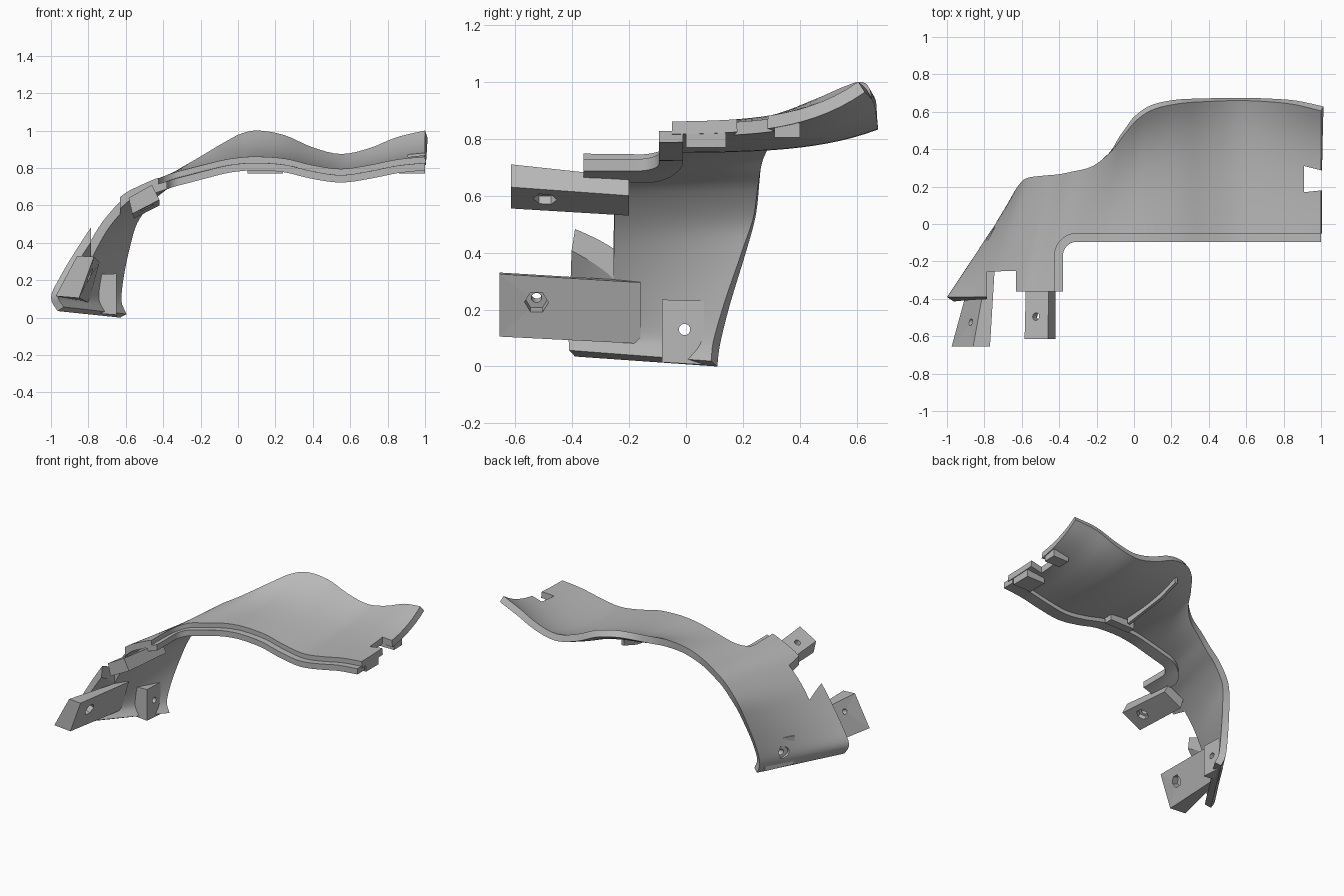
import bpy, bmesh, math
from mathutils import Vector

cube = bpy.data.objects.get("Cube")
if cube:
    bpy.data.objects.remove(cube, do_unlink=True)

grey = bpy.data.materials.new("plain grey")
grey.use_nodes = True
grey.diffuse_color = (0.48, 0.48, 0.48, 1)
grey.node_tree.nodes["Principled BSDF"].inputs["Base Color"].default_value = grey.diffuse_color

FRONT = -0.39


def make_object(name, verts, faces, fix_normals=True):
    mesh = bpy.data.meshes.new(name)
    mesh.from_pydata([tuple(v) for v in verts], [], faces)
    if fix_normals:
        bm = bmesh.new()
        bm.from_mesh(mesh)
        bmesh.ops.recalc_face_normals(bm, faces=bm.faces)
        bm.to_mesh(mesh)
        bm.free()
    mesh.materials.append(grey)
    obj = bpy.data.objects.new(name, mesh)
    bpy.context.collection.objects.link(obj)
    return obj


def bridge(name, ring_a, ring_b):
    """Solid between two matching outlines."""
    n = len(ring_a)
    sides = [(i, (i + 1) % n, n + (i + 1) % n, n + i) for i in range(n)]
    caps = [tuple(reversed(range(n))), tuple(range(n, n + n))]
    return make_object(name, list(ring_a) + list(ring_b), sides + caps)


def upright(name, outline, low, high):
    return bridge(name, [(x, y, low) for x, y in outline], [(x, y, high) for x, y in outline])


def box(name, low, high):
    outline = [(low[0], low[1]), (high[0], low[1]), (high[0], high[1]), (low[0], high[1])]
    return upright(name, outline, low[2], high[2])


def rod(name, start, end, radius, sides=24):
    start, end = Vector(start), Vector(end)
    turn = (end - start).to_track_quat("Z", "Y")
    ring = [turn @ Vector((radius * math.cos(a), radius * math.sin(a), 0))
            for a in (math.tau * i / sides for i in range(sides))]
    return bridge(name, [start + p for p in ring], [end + p for p in ring])


def select_only(obj):
    bpy.ops.object.select_all(action="DESELECT")
    obj.select_set(True)
    bpy.context.view_layer.objects.active = obj


def trim(obj, cutter, operation="DIFFERENCE"):
    mod = obj.modifiers.new("trim", "BOOLEAN")
    mod.operation, mod.solver, mod.object = operation, "EXACT", cutter
    select_only(obj)
    bpy.ops.object.modifier_apply(modifier=mod.name)
    bpy.data.objects.remove(cutter, do_unlink=True)


def smooth(obj):
    select_only(obj)
    bpy.ops.object.shade_smooth_by_angle(angle=math.radians(30))


# Guide stations: front edge x, z and back edge x, y, z
stations = [
    (-.965, .035, -.63, .11, 0), (-1, .11, -.66, .12, .08),
    (-.95, .22, -.65, .155, .22), (-.86, .37, -.615, .21, .4),
    (-.76, .515, -.575, .245, .53), (-.63, .65, -.49, .258, .65),
    (-.53, .705, -.41, .265, .72), (-.42, .75, -.33, .28, .785),
    (-.3, .785, -.22, .31, .85), (-.2, .815, -.12, .39, .91),
    (-.1, .84, -.05, .48, .95), (0, .855, .02, .56, .985),
    (.1, .86, .11, .615, 1), (.25, .85, .25, .645, .975),
    (.4, .815, .4, .655, .91), (.55, .795, .55, .66, .875),
    (.7, .815, .7, .655, .905), (.85, .845, .85, .64, .965), (1, .86, 1, .605, 1),
]


def spline(rows, steps):
    result = []
    last = len(rows) - 1
    for i in range(last):
        a, b, c, d = rows[max(i - 1, 0)], rows[i], rows[i + 1], rows[min(i + 2, last)]
        for k in range(steps):
            t = k / steps
            result.append([q + .5 * t * (r - p + t * (2 * p - 5 * q + 4 * r - s
                           + t * (3 * (q - r) + s - p))) for p, q, r, s in zip(a, b, c, d)])
    return result + [list(rows[-1])]


def curved_sheet(name, drop, thickness):
    """Lofted skin whose back edge sweeps upward along the raised part."""
    rows, across = spline(stations, 4), 24
    verts = []
    for fx, fz, bx, by, bz in rows:
        power = 1 + 4 * min(max((fx + .45) / .45, 0), 1)
        for j in range(across + 1):
            t = j / across
            verts.append((fx + (bx - fx) * t, FRONT + (by - FRONT) * t,
                          fz + (bz - fz) * t ** power - drop))
    w = across + 1
    faces = [(i * w + j, i * w + w + j, i * w + w + j + 1, i * w + j + 1)
             for i in range(len(rows) - 1) for j in range(across)]
    obj = make_object(name, verts, faces, fix_normals=False)
    mod = obj.modifiers.new("thickness", "SOLIDIFY")
    mod.thickness, mod.offset = thickness, -1
    select_only(obj)
    bpy.ops.object.modifier_apply(modifier=mod.name)
    return obj


def inner_edge(out, end):
    """Line of the front opening with its rounded corner, moved outward."""
    r = .12 - out
    arc = [(-.305 + r * math.cos(a), -.17 + r * math.sin(a))
           for a in (math.pi * (1 - i / 20) for i in range(11))]
    return [(-.425 + out, -.36)] + arc + [(end, -.05 - out)]


# Main shell with front opening, bracket notch and end slot
shell = curved_sheet("shell", 0, .045)
opening = [(-.785, -.6), (-.785, -.255), (-.63, -.25), (-.63, -.36)] + inner_edge(0, 1.2) + [(1.2, -.6)]
trim(shell, upright("opening_cutter", opening, -.5, 1.5))
slot = [(.91, .17), (1.05, .185), (1.05, .275), (.91, .31)]
trim(shell, upright("slot_cutter", slot, .5, 1.3))
trim(shell, rod("screw_cutter", (-.9, -.005, .13), (-.5, -.005, .13), .02))
trim(shell, rod("screw_head_cutter", (-.9, -.005, .13), (-.735, -.005, .13), .042))
smooth(shell)

# Stepped rim following the opening
rim = curved_sheet("stepped_rim", .033, .04)
band = inner_edge(.045, .999) + inner_edge(-.04, .999)[::-1]
trim(rim, upright("rim_band", band, .3, 1.3), "INTERSECT")
smooth(rim)


def slab(name, front, back, y_front, y_back):
    return bridge(name, [(x, y_front, z) for x, z in front], [(x, y_back, z) for x, z in back])


# Upper mounting arm
upper = slab("upper_arm",
             [(-.585, .64), (-.46, .71), (-.42, .63), (-.565, .555)],
             [(-.575, .6), (-.455, .665), (-.42, .6), (-.555, .53)], -.615, -.2)
axis = Vector((-.48, 0, .88))
centre = Vector((-.508, -.495, .63))
trim(upper, rod("upper_hole", centre - axis * .2, centre + axis * .2, .02))
trim(upper, rod("upper_nut", centre - axis * .2, centre - axis * .015, .042, 6))

# Lower mounting arm
lower = slab("lower_arm",
             [(-.86, .33), (-.77, .325), (-.85, .105), (-.975, .115)],
             [(-.77, .3), (-.74, .295), (-.8, .08), (-.84, .09)], -.655, -.16)
axis = Vector((.94, 0, -.34))
centre = Vector((-.86, -.525, .25))
trim(lower, rod("lower_hole", centre - axis * .2, centre + axis * .2, .018))
trim(lower, rod("lower_nut", centre + axis * .025, centre + axis * .2, .042, 6))

# Screw boss inside the bottom of the wall
boss = slab("screw_boss",
            [(-.79, .23), (-.65, .235), (-.65, .015), (-.78, .025)],
            [(-.68, .225), (-.65, .23), (-.65, .005), (-.67, .01)], -.085, .08)
trim(boss, rod("boss_hole", (-1, -.005, .13), (-.5, -.005, .13), .02))

# Underside rib and locating pads
rib = [(.08, .775), (.08, .84), (.4, .88), (.55, .94), (.55, .87), (.4, .82)]
bridge("underside_rib", [(.1, y, z) for y, z in rib], [(.12, y, z) for y, z in rib])
box("middle_pad", (.05, .0, .77), (.24, .06, .82))
box("end_pad_front", (.86, .0, .77), (1, .14, .835))
box("end_pad_back", (.88, .31, .805), (1, .4, .855))
